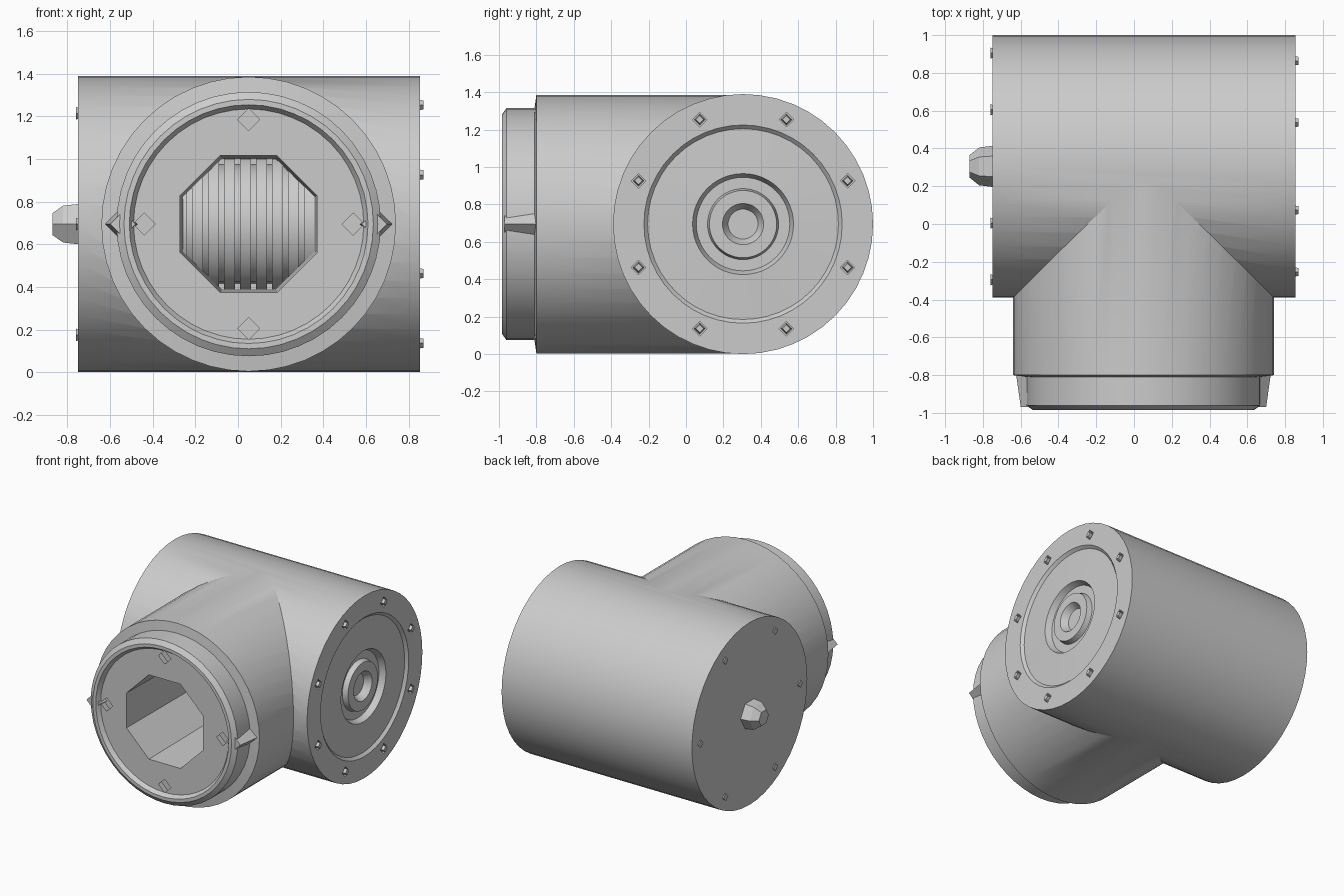
import bpy, bmesh, math
from mathutils import Matrix, Vector

cube = bpy.data.objects.get("Cube")
if cube:
    bpy.data.objects.remove(cube, do_unlink=True)

grey = bpy.data.materials.new("cast grey")
grey.use_nodes = True
COLOUR = (0.6, 0.6, 0.6, 1)
grey.diffuse_color = COLOUR
grey.node_tree.nodes["Principled BSDF"].inputs["Base Color"].default_value = COLOUR

CX, CY, CZ, R = 0.05, 0.305, 0.695, 0.695


def finish(name, bm):
    bmesh.ops.recalc_face_normals(bm, faces=bm.faces)
    mesh = bpy.data.meshes.new(name)
    bm.to_mesh(mesh)
    bm.free()
    obj = bpy.data.objects.new(name, mesh)
    bpy.context.collection.objects.link(obj)
    mesh.materials.append(grey)
    return obj


def lathe(name, profile, axis, sides=40, turn=0.0):
    """Revolve (distance, radius) points about the x or y axis of the fitting."""
    def place(d, r, a):
        u, v = r * math.cos(a), CZ + r * math.sin(a)
        return (d, CY + u, v) if axis == "x" else (CX + u, d, v)
    bm = bmesh.new()
    rings = []
    for d, r in profile:
        if r == 0:
            rings.append([bm.verts.new(place(d, 0, 0))] * sides)
        else:
            rings.append([bm.verts.new(place(d, r, turn + math.tau * i / sides))
                          for i in range(sides)])
    for a, b in zip(rings, rings[1:]):
        for i in range(sides):
            j = (i + 1) % sides
            corners = list(dict.fromkeys((a[i], a[j], b[j], b[i])))
            if len(corners) > 2:
                bm.faces.new(corners)
    return finish(name, bm)


def studs(name, count, ring, axis, d, size, depth, turn=0.0):
    """A circle of small four-sided blocks on an end face."""
    bm = bmesh.new()
    for i in range(count):
        a = turn + math.tau * i / count
        u, z = ring * math.cos(a), CZ + ring * math.sin(a)
        if axis == "x":
            at, rot = Vector((d, CY + u, z)), Matrix.Rotation(math.pi / 2, 4, "Y")
        else:
            at, rot = Vector((CX + u, d, z)), Matrix.Rotation(math.pi / 2, 4, "X")
        bmesh.ops.create_cone(bm, cap_ends=True, segments=4, radius1=size,
                              radius2=size * 0.7, depth=depth,
                              matrix=Matrix.Translation(at) @ rot)
    return finish(name, bm)


def boolean(target, tool, kind):
    mod = target.modifiers.new(kind.lower(), "BOOLEAN")
    mod.operation, mod.object, mod.solver = kind, tool, "EXACT"
    bpy.context.view_layer.objects.active = target
    bpy.ops.object.modifier_apply(modifier=mod.name)
    bpy.data.objects.remove(tool, do_unlink=True)


def smooth(obj):
    bpy.ops.object.select_all(action="DESELECT")
    obj.select_set(True)
    bpy.context.view_layer.objects.active = obj
    bpy.ops.object.shade_smooth_by_angle(angle=math.radians(25))


# Cross barrel with a stepped, recessed right end
body = lathe("housing", [
    (-0.75, 0), (-0.75, R), (0.855, R), (0.855, 0.53), (0.835, 0.51),
    (0.845, 0.27), (0.80, 0.25), (0.80, 0.19), (0.84, 0.18),
    (0.84, 0.11), (0.79, 0.08), (0.79, 0)], "x", 48)

# Front branch with a shoulder and a narrower collar
branch = lathe("branch", [
    (0.3, 0), (0.3, R - 0.004), (-0.8, R - 0.004), (-0.81, 0.62), (-0.96, 0.62),
    (-0.985, 0.585), (-0.985, 0.56), (-0.955, 0.54), (-0.955, 0)], "y", 48)
boolean(body, branch, "UNION")

# Octagonal bore, bolt pockets in the two open ends
bore = lathe("bore", [(-1.1, 0), (-1.1, 0.35), (0.3, 0.33), (0.3, 0)],
             "y", 8, math.pi / 8)
boolean(body, bore, "DIFFERENCE")
boolean(body, studs("end_pockets", 8, 0.605, "x", 0.86, 0.045, 0.1, math.pi / 8),
        "DIFFERENCE")
boolean(body, studs("collar_pockets", 4, 0.49, "y", -0.96, 0.06, 0.1), "DIFFERENCE")
smooth(body)

# Rotor with stacked plates seen through the bore
profile = [(-0.29, 0)]
for k in range(9):
    x = -0.29 + 0.075 * k
    profile += [(x, 0.33), (x + 0.05, 0.33), (x + 0.05, 0.28), (x + 0.075, 0.28)]
profile.append((profile[-1][0], 0))
smooth(lathe("rotor", profile, "x", 24))

# Shaft tip and bolt heads on the closed left end
lathe("shaft_tip", [(-0.74, 0), (-0.74, 0.11), (-0.82, 0.1),
                    (-0.87, 0.06), (-0.87, 0)], "x", 6)
studs("left_bolts", 6, 0.6, "x", -0.75, 0.03, 0.02)

# Bolt heads on the right flange
studs("right_bolts", 8, 0.605, "x", 0.845, 0.03, 0.05, math.pi / 8)

# Side lugs on the collar
studs("collar_lugs", 2, 0.59, "y", -0.88, 0.085, 0.18)
